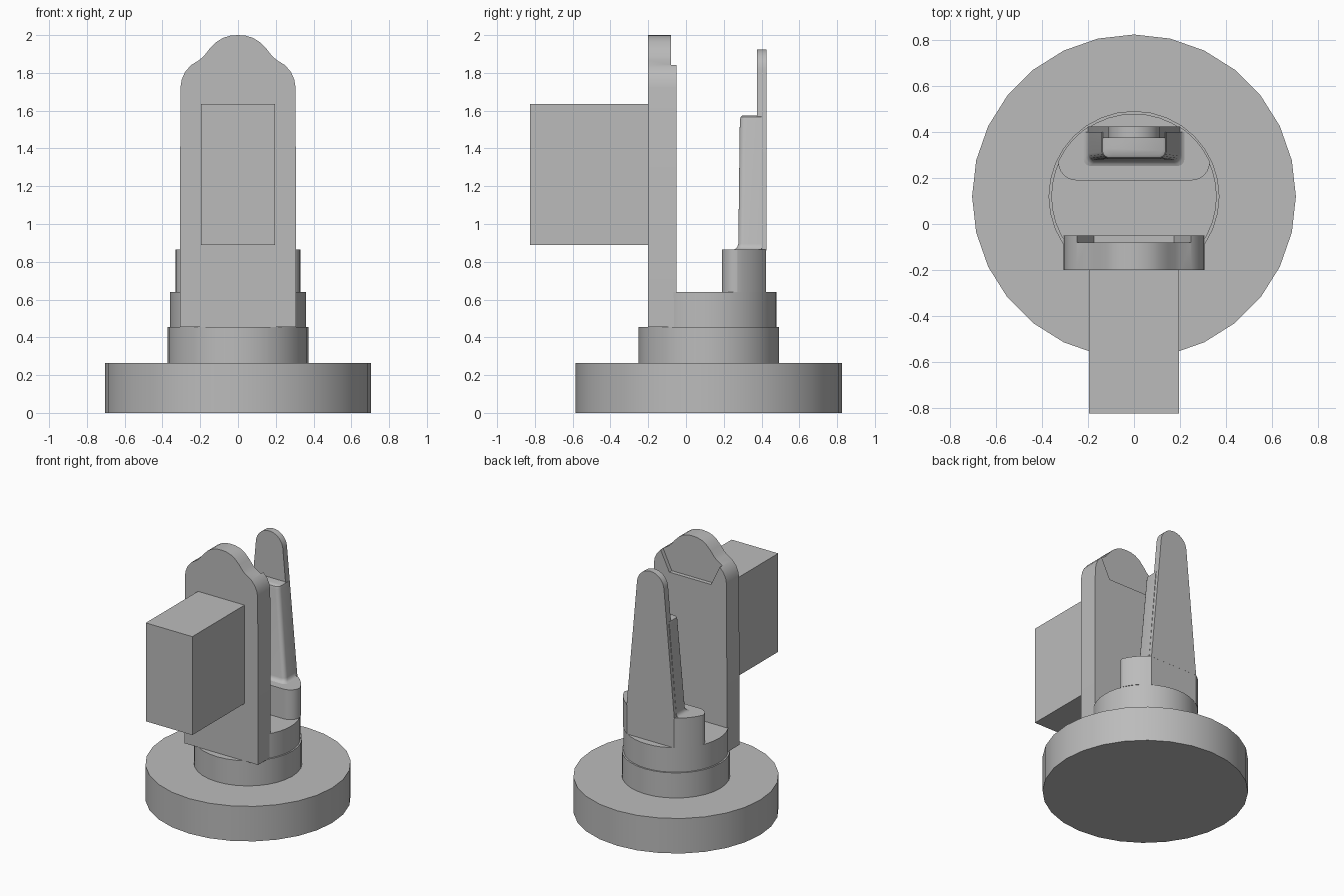
import bpy, bmesh, math
from mathutils import Vector

cube = bpy.data.objects.get("Cube")
if cube:
    bpy.data.objects.remove(cube, do_unlink=True)

grey = bpy.data.materials.new("plain grey")
grey.use_nodes = True
grey.diffuse_color = (0.5, 0.5, 0.5, 1)
grey.node_tree.nodes["Principled BSDF"].inputs["Base Color"].default_value = (0.5, 0.5, 0.5, 1)

AXIS_Y = 0.12  # centre of the round parts


def loft(name, rings):
    """Skin a list of equal-length point rings and cap both ends."""
    bm = bmesh.new()
    loops = [[bm.verts.new(p) for p in ring] for ring in rings]
    n = len(loops[0])
    for a, b in zip(loops, loops[1:]):
        for i in range(n):
            j = (i + 1) % n
            bm.faces.new((a[i], a[j], b[j], b[i]))
    bm.faces.new(loops[0][::-1])
    bm.faces.new(loops[-1])
    bmesh.ops.recalc_face_normals(bm, faces=bm.faces)
    mesh = bpy.data.meshes.new(name)
    bm.to_mesh(mesh)
    bm.free()
    mesh.materials.append(grey)
    obj = bpy.data.objects.new(name, mesh)
    bpy.context.collection.objects.link(obj)
    return obj


def smooth(obj):
    bpy.ops.object.select_all(action='DESELECT')
    obj.select_set(True)
    bpy.context.view_layer.objects.active = obj
    bpy.ops.object.shade_smooth_by_angle(angle=math.radians(35))


def upright(name, outline, z0, z1):
    return loft(name, [[(x, y, z) for x, y in outline] for z in (z0, z1)])


def slab(name, outline, y0, y1):
    return loft(name, [[(x, y, z) for x, z in outline] for y in (y0, y1)])


def mirrored(half):
    """Complete a right-hand outline running bottom to top."""
    return half + [(-x, z) for x, z in reversed(half) if x > 1e-5]


def arc(cx, cy, r, start, end, steps):
    angles = [math.radians(start + (end - start) * i / steps) for i in range(steps + 1)]
    return [(cx + r * math.cos(a), cy + r * math.sin(a)) for a in angles]


def circle(r, sides):
    return arc(0, AXIS_Y, r, 0, 360, sides)[:-1]


# Round foot, collar and the turntable behind the plate
smooth(upright("base_disc", circle(0.705, 28), 0, 0.265))
smooth(upright("collar", circle(0.372, 32), 0.265, 0.455))
turntable = [(x, max(y, -0.12)) for x, y in circle(0.36, 40)]
smooth(upright("turntable", turntable, 0.455, 0.64))

# Saddle: straight front with round corners, flat back
saddle = mirrored([(0.0, 0.19)] + arc(0.25, 0.27, 0.08, -90, 0, 6)
                  + arc(0, AXIS_Y, 0.363, 25, 57, 6))
smooth(upright("saddle", [(x, min(y, 0.425)) for x, y in saddle], 0.64, 0.865))

# Front plate with shouldered dome top
plate_half = [(0.308, 0.455), (0.305, 1.72), (0.298, 1.765), (0.28, 1.805), (0.25, 1.84),
              (0.205, 1.868), (0.18, 1.89), (0.15, 1.928), (0.115, 1.963),
              (0.08, 1.985), (0.04, 1.997), (0, 2)]
plate = slab("front_plate", mirrored(plate_half), -0.2, -0.05)

# Shallow recess in the back of the plate top
cutter = slab("recess_cutter", mirrored([(0.175, 1.69), (0.25, 1.845), (0.4, 1.845), (0.4, 2.1)]),
              -0.08, 0)
cutter.hide_render = True
cut = plate.modifiers.new("recess", 'BOOLEAN')
cut.operation = 'DIFFERENCE'
cut.solver = 'EXACT'
cut.object = cutter
bpy.context.view_layer.objects.active = plate
bpy.ops.object.modifier_apply(modifier=cut.name)
bpy.data.objects.remove(cutter, do_unlink=True)
smooth(plate)

# Box on the front of the plate
slab("front_box", mirrored([(0.195, 0.89), (0.195, 1.635)]), -0.825, -0.2)

# Tapered rear tongue with round top
tongue = mirrored([(0.2, 0.86)] + arc(0, 1.812, 0.113, 5, 90, 9))
smooth(slab("rear_tongue", tongue, 0.375, 0.425))


# Rib on the tongue, flared at its foot and softened at its top
def rib_ring(width, front, z, r=0.03):
    half = arc(width - r, front + r, r, -90, 0, 4) + [(width, 0.4)]
    return [(x, y, z) for x, y in mirrored(half)]


levels = [(0.222, 0.25, 0.864), (0.21, 0.262, 0.869), (0.201, 0.272, 0.88), (0.198, 0.277, 0.895),
          (0.141, 0.285, 1.55), (0.137, 0.289, 1.567), (0.125, 0.3, 1.575)]
smooth(loft("tongue_rib", [rib_ring(*level) for level in levels]))
